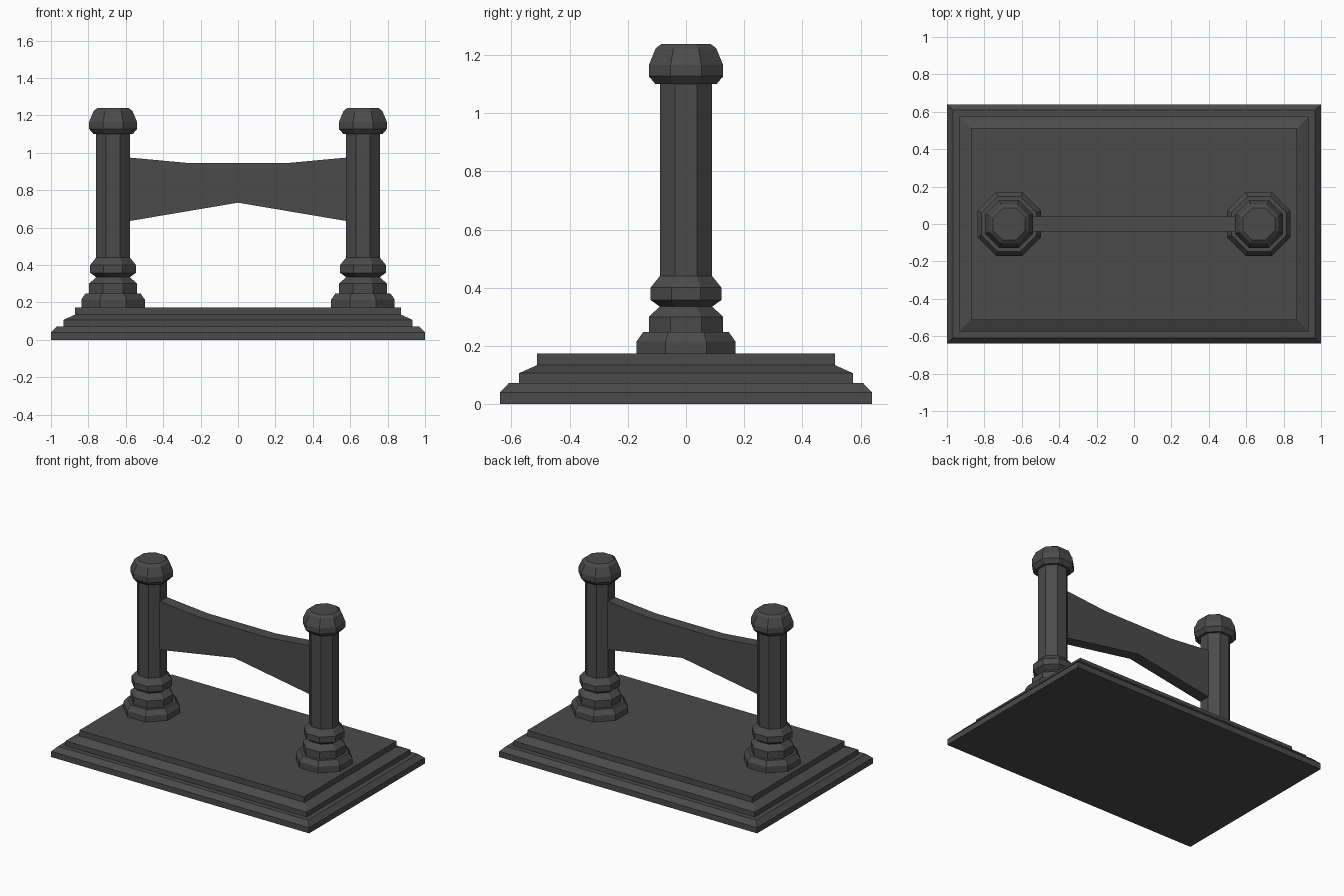
import bpy, bmesh, math

cube = bpy.data.objects.get("Cube")
if cube:
    bpy.data.objects.remove(cube, do_unlink=True)

stone = bpy.data.materials.new("dark_grey_stone")
stone.use_nodes = True
grey = (0.07, 0.07, 0.07, 1)
stone.diffuse_color = grey
stone.node_tree.nodes["Principled BSDF"].inputs["Base Color"].default_value = grey


def finish(name, bm):
    bmesh.ops.recalc_face_normals(bm, faces=bm.faces)
    mesh = bpy.data.meshes.new(name)
    bm.to_mesh(mesh)
    bm.free()
    mesh.materials.append(stone)
    obj = bpy.data.objects.new(name, mesh)
    bpy.context.collection.objects.link(obj)
    return obj


def loft(name, outlines):
    """Skin a stack of matching closed outlines and cap both ends."""
    bm = bmesh.new()
    rings = [[bm.verts.new(p) for p in outline] for outline in outlines]
    for low, high in zip(rings, rings[1:]):
        for i in range(len(low)):
            j = (i + 1) % len(low)
            bm.faces.new((low[i], low[j], high[j], high[i]))
    bm.faces.new(rings[0][::-1])
    bm.faces.new(rings[-1])
    return finish(name, bm)


def rectangle(inset, z):
    x, y = 1 - inset, 0.64 - inset
    return [(-x, -y, z), (x, -y, z), (x, y, z), (-x, y, z)]


def octagon(cx, apothem, z):
    r = apothem / math.cos(math.pi / 8)
    angles = [(i + 0.5) * math.pi / 4 for i in range(8)]
    return [(cx + r * math.cos(a), r * math.sin(a), z) for a in angles]


# Stepped plinth: (inset, height)
steps = [(0, 0), (0, 0.04), (0.031, 0.072), (0.066, 0.072),
         (0.066, 0.106), (0.128, 0.134), (0.128, 0.173)]
loft("stepped_plinth", [rectangle(*s) for s in steps])

# Octagonal posts with moulded foot and cap: (apothem, height)
moulding = [(0.17, 0.173), (0.17, 0.215), (0.147, 0.248), (0.128, 0.248),
            (0.128, 0.3), (0.09, 0.335), (0.122, 0.358), (0.122, 0.4),
            (0.09, 0.44), (0.09, 1.1), (0.105, 1.1), (0.128, 1.127),
            (0.128, 1.165), (0.104, 1.223), (0.085, 1.238)]
for name, x in (("left_post", 0.668), ("right_post", -0.668)):
    loft(name, [octagon(x, a, z) for a, z in moulding])

# Waisted cross beam, ends buried in the posts
half = [(0.265, 0.945), (0.58, 0.974), (0.62, 0.978), (0.62, 0.628), (0.58, 0.635)]
profile = half + [(0, 0.733)] + [(-x, z) for x, z in reversed(half)]
loft("cross_beam", [[(x, y, z) for x, z in profile] for y in (-0.04, 0.04)])
